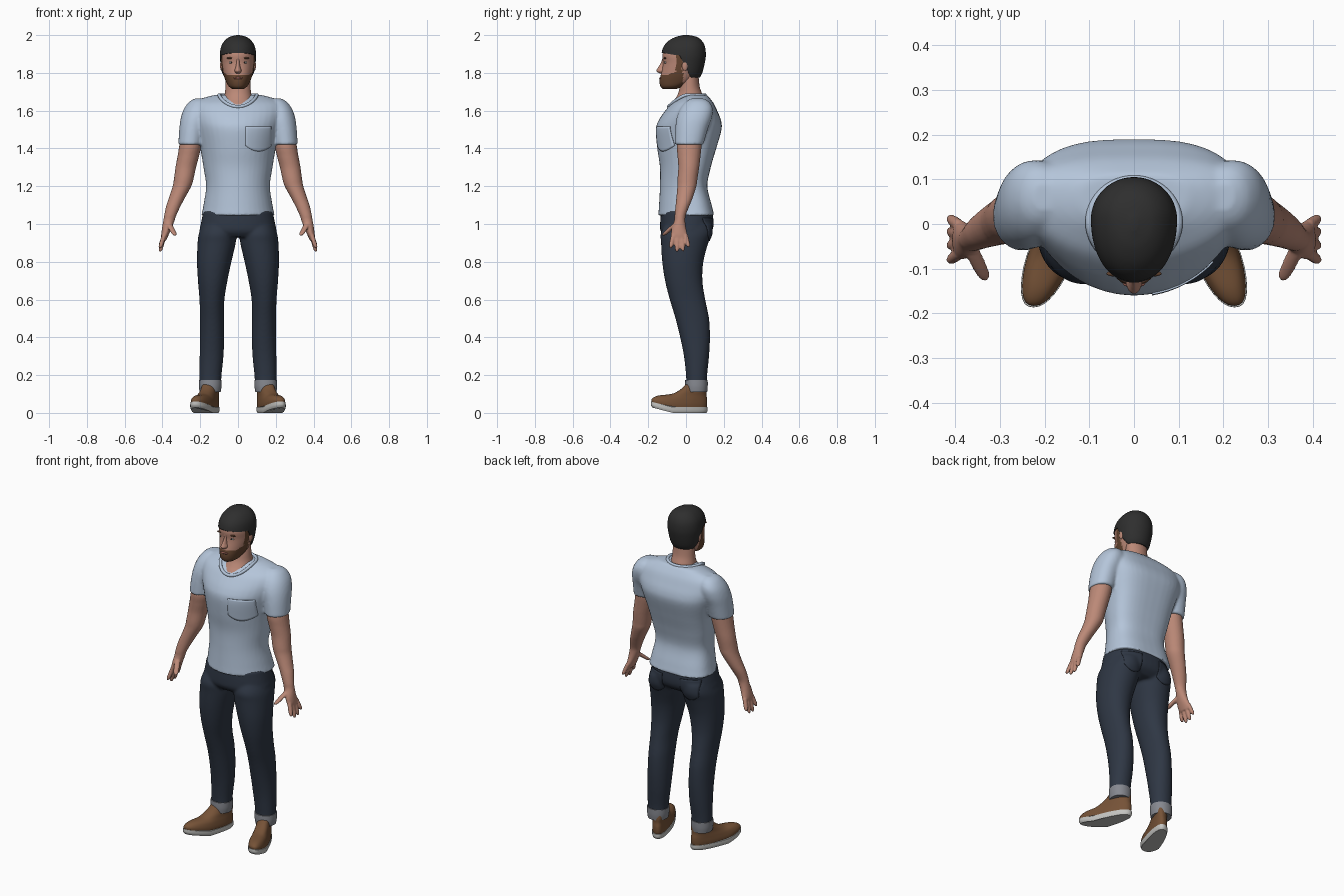
import bpy, bmesh, math

if "Cube" in bpy.data.objects:
    bpy.data.objects.remove(bpy.data.objects["Cube"])


def material(name, r, g, b):
    m = bpy.data.materials.new(name)
    m.diffuse_color = (r, g, b, 1)
    m.use_nodes = True
    m.node_tree.nodes["Principled BSDF"].inputs["Base Color"].default_value = m.diffuse_color
    return m


SHIRT = material("pale blue cotton", 0.46, 0.56, 0.70)
DENIM = material("dark denim", 0.028, 0.038, 0.058)
CUFF = material("grey denim", 0.24, 0.25, 0.28)
SKIN = material("skin", 0.50, 0.25, 0.185)
BEARD = material("brown beard", 0.13, 0.06, 0.03)
HAIR = material("charcoal knit", 0.028, 0.028, 0.028)
LEATHER = material("brown leather", 0.18, 0.085, 0.038)
SOLE = material("off white rubber", 0.55, 0.55, 0.53)
EYE = material("eye white", 0.65, 0.62, 0.58)
LIP = material("lips", 0.34, 0.13, 0.10)


def spline(rings, steps):
    """Catmull-Rom interpolation between key rings."""
    out = []
    for i in range(len(rings) - 1):
        p0, p1 = rings[max(i - 1, 0)], rings[i]
        p2, p3 = rings[i + 1], rings[min(i + 2, len(rings) - 1)]
        for k in range(steps):
            t = k / steps
            out.append([0.5 * (2 * b + (c - a) * t + (2 * a - 5 * b + 4 * c - d) * t * t
                               + (3 * b - a - 3 * c + d) * t ** 3)
                        for a, b, c, d in zip(p0, p1, p2, p3)])
    return out + [list(rings[-1])]


def sym(rows):
    return [(z, -w, w, y0, y1) for z, w, y0, y1 in rows]


def flip(rings):
    return [(z, -x1, -x0, y0, y1) for z, x0, x1, y0, y1 in rings]


def finish(name, bm, mats, mirror=False, voxel=0, smooth=4):
    bmesh.ops.recalc_face_normals(bm, faces=bm.faces)
    me = bpy.data.meshes.new(name)
    bm.to_mesh(me)
    bm.free()
    me.shade_smooth()
    me.set_sharp_from_angle(angle=math.radians(50))
    ob = bpy.data.objects.new(name, me)
    bpy.context.collection.objects.link(ob)
    for m in mats:
        me.materials.append(m)
    if mirror:
        ob.modifiers.new("mirror", 'MIRROR').use_mirror_merge = False
    if voxel:
        r = ob.modifiers.new("blend", 'REMESH')
        r.mode, r.voxel_size, r.use_smooth_shade = 'VOXEL', voxel, True
        s = ob.modifiers.new("soften", 'SMOOTH')
        s.factor, s.iterations = 0.5, smooth
    return ob


def loft(name, mats, parts, steps=6, seg=40, warp=None, rule=None, **kw):
    """Parts are (rings, front exponent, back exponent, widest point front to back);
    each ring is (z, x0, x1, y0, y1), the extents read at that height."""
    bm = bmesh.new()
    for rings, ef, eb, mid in parts:
        rows = []
        for z, x0, x1, y0, y1 in spline(rings, steps):
            ym, row = y0 + mid * (y1 - y0), []
            for k in range(seg):
                a = 2 * math.pi * k / seg
                c, s = math.cos(a), math.sin(a)
                e = eb if s > 0 else ef
                x = (x0 + x1) / 2 + (x1 - x0) / 2 * math.copysign(abs(c) ** e, c)
                y = ym + (y1 - ym if s > 0 else ym - y0) * math.copysign(abs(s) ** e, s)
                row.append(bm.verts.new(warp(x, y, z) if warp else (x, y, z)))
            rows.append(row)
        for a, b in zip(rows, rows[1:]):
            for k in range(seg):
                j = (k + 1) % seg
                bm.faces.new((a[k], a[j], b[j], b[k]))
        bm.faces.new(rows[0])
        bm.faces.new(rows[-1])
    if rule:
        for f in bm.faces:
            f.material_index = rule(f.calc_center_median())
    return finish(name, bm, mats, **kw)


def ball(name, mat, centre, size, mirror=False):
    bm = bmesh.new()
    bmesh.ops.create_uvsphere(bm, u_segments=20, v_segments=12, radius=1)
    for v in bm.verts:
        v.co = [c + s * p for c, s, p in zip(centre, size, v.co)]
    return finish(name, bm, [mat], mirror)


def pocket(name, mat, target, x0, x1, z0, z1, y, mirror=False):
    bm, n = bmesh.new(), 12
    grid = []
    for i in range(n + 1):
        u = i / n
        low = z0 + 0.03 * abs(2 * u - 1) ** 2
        grid.append([bm.verts.new((x0 + u * (x1 - x0), y, z1 + (low - z1) * j / n))
                     for j in range(n + 1)])
    for a, b in zip(grid, grid[1:]):
        for j in range(n):
            bm.faces.new((a[j], a[j + 1], b[j + 1], b[j]))
    ob = finish(name, bm, [mat])
    w = ob.modifiers.new("wrap", 'SHRINKWRAP')
    w.target, w.wrap_method, w.wrap_mode = target, 'PROJECT', 'ABOVE_SURFACE'
    w.use_project_y, w.offset = True, 0.002
    w.use_positive_direction, w.use_negative_direction = y < 0, y > 0
    s = ob.modifiers.new("thickness", 'SOLIDIFY')
    s.thickness, s.offset = 0.004, 0
    if mirror:
        ob.modifiers.new("mirror", 'MIRROR')


# Shirt: torso and two sleeves blended into one
torso = sym([(1.045, .194, -.147, .15), (1.1, .183, -.143, .136), (1.2, .169, -.138, .113),
             (1.3, .183, -.138, .131), (1.4, .2, -.152, .16), (1.5, .225, -.16, .188),
             (1.55, .24, -.144, .185), (1.6, .25, -.11, .165), (1.638, .237, -.077, .147),
             (1.665, .19, -.037, .127), (1.684, .12, -.01, .11)])
sleeve = [(1.42, .187, .316, -.06, .092), (1.5, .17, .311, -.057, .115),
          (1.56, .15, .303, -.05, .137), (1.61, .15, .286, -.03, .142),
          (1.648, .16, .257, 0, .122), (1.665, .18, .225, .03, .09)]
shirt = loft("shirt", [SHIRT], [(torso, 1, .72, .6), (sleeve, 1, .9, .5),
                                (flip(sleeve), 1, .9, .5)], voxel=.008, smooth=5)
pocket("chest_pocket", SHIRT, shirt, .04, .175, 1.385, 1.515, -.3)

# Ribbed collar
curve = bpy.data.curves.new("collar", 'CURVE')
curve.dimensions, curve.bevel_depth, curve.bevel_resolution = '3D', .009, 3
line = curve.splines.new('POLY')
line.points.add(47)
line.use_cyclic_u = True
for k, p in enumerate(line.points):
    s, c = math.sin(k * math.pi / 24), math.cos(k * math.pi / 24)
    p.co = (.1 * c, .004 + .096 * s, 1.683 - .062 * max(0, -s) ** 1.5, 1)
curve.materials.append(SHIRT)
bpy.context.collection.objects.link(bpy.data.objects.new("collar", curve))

# Jeans: hips and two legs blended, then turned-up cuffs
hips = sym([(1.07, .183, -.132, .14), (1.0, .197, -.137, .146), (.96, .204, -.134, .135),
            (.93, .19, -.11, .1)])
leg = [(1.0, .02, .19, -.11, .135), (.95, .012, .207, -.134, .137), (.9, .012, .214, -.132, .118),
       (.8, .035, .217, -.126, .092), (.7, .056, .212, -.111, .087), (.6, .072, .204, -.086, .102),
       (.5, .073, .201, -.056, .122), (.4, .073, .201, -.031, .127), (.3, .077, .203, -.011, .122),
       (.2, .087, .204, 0, .112), (.14, .09, .203, .002, .11)]
jeans = loft("jeans", [DENIM], [(hips, .9, .85, .5), (leg, .95, .95, .5),
                                (flip(leg), .95, .95, .5)], voxel=.008, smooth=4)
pocket("back_pockets", DENIM, jeans, .06, .165, .91, 1.03, .3, mirror=True)
loft("cuffs", [CUFF], [([(.11, .092, .203, -.002, .112), (.14, .087, .207, -.005, .115),
                         (.175, .086, .207, -.004, .115)], .95, .95, .5)], mirror=True)


# Shoes: toes turned out and slightly raised
def foot(x, y, z):
    width = .82 + .2 * min(1, max(0, (.06 - y) / .15))
    return (.143 + (.055 - y) * .34 + x * width, y, z + max(0, -.07 - y) * .26)


loft("shoes", [LEATHER], [(sym([(.02, .053, -.18, .108), (.045, .055, -.181, .112),
                                (.07, .052, -.15, .112), (.095, .048, -.085, .108),
                                (.12, .048, -.035, .108), (.15, .047, -.002, .104)]), .85, .85, .6)],
     warp=foot, mirror=True)
loft("soles", [SOLE], [(sym([(0, .053, -.178, .108), (.012, .057, -.186, .114),
                             (.03, .057, -.186, .114)]), .85, .85, .6)], warp=foot, mirror=True)

# Arms with hands
arm = [(1.5, .205, .295, -.03, .085), (1.42, .195, .31, -.048, .083), (1.36, .206, .32, -.045, .077),
       (1.3, .222, .331, -.041, .07), (1.24, .235, .339, -.045, .061), (1.2, .247, .346, -.046, .055),
       (1.14, .28, .365, -.051, .036), (1.1, .301, .379, -.055, .02), (1.05, .325, .39, -.06, 0),
       (1.02, .335, .395, -.062, -.004), (.98, .35, .402, -.075, 0), (.94, .368, .407, -.08, .008),
       (.915, .38, .405, -.07, 0)]


def finger(a, b, r):
    """Tapering digit from knuckle a to tip b, with a rounded end."""
    rings = []
    for t, k in ((0, 1), (.5, 1), (.85, .85), (1, .35)):
        x, y, z = [p + (q - p) * t for p, q in zip(a, b)]
        rings.append((z, x - r * k, x + r * k, y - r * k, y + r * k))
    return (rings, 1, 1, .5)


digits = [finger((.39, y0, .945), (.413, y1, z1), .0125) for y0, y1, z1 in
          ((-.066, -.082, .872), (-.045, -.048, .852), (-.022, -.016, .855), (-.003, .013, .878))]
digits.append(finger((.365, -.055, 1.0), (.332, -.122, .938), .016))
loft("arms", [SKIN], [(arm, 1, 1, .5)] + digits, seg=24, mirror=True, voxel=.005, smooth=3)

# Neck and head, with the beard coloured by height and depth
loft("neck", [SKIN], [(sym([(1.6, .1, -.09, .1), (1.63, .09, -.084, .1), (1.66, .077, -.06, .095),
                            (1.69, .07, -.042, .085), (1.73, .066, -.032, .072),
                            (1.8, .065, -.02, .065)]), 1, 1, .5)])


def beard(c):
    jaw = c.y < -.015 and c.z < 1.79 + max(0, c.y + .1) * .35
    sideburn = -.055 < c.y < -.02 and 1.75 < c.z < 1.9
    return 1 if jaw or sideburn else 0


loft("head", [SKIN, BEARD],
     [(sym([(1.715, .03, -.122, -.05), (1.73, .05, -.136, -.01), (1.76, .066, -.14, .045),
            (1.8, .08, -.131, .072), (1.85, .089, -.122, .09), (1.9, .09, -.124, .092),
            (1.95, .075, -.1, .085), (1.98, .05, -.06, .06)]), .95, 1, .6)],
     steps=8, seg=72, rule=beard)


# Close cap: high over the forehead, low on the nape
def cap_edge(x, y, z):
    t = min(1, max(0, (y + .035) / .06))
    return (x, y, max(z, 1.905 - .01 * min(1, max(0, (y + .12) / .06)) - .12 * t))


loft("cap", [HAIR],
     [(sym([(1.765, .068, -.095, .066), (1.8, .085, -.125, .086), (1.86, .094, -.13, .101),
            (1.9, .096, -.13, .105), (1.94, .089, -.118, .1), (1.97, .071, -.092, .084),
            (1.99, .045, -.055, .058), (2.0, .008, -.014, .016)]), .95, 1, .6)],
     steps=8, seg=64, warp=cap_edge)

# Face details
loft("nose", [SKIN], [(sym([(1.796, .01, -.138, -.1), (1.81, .019, -.156, -.1), (1.83, .013, -.147, -.1),
                            (1.855, .009, -.132, -.1), (1.885, .01, -.122, -.1)]), 1, 1, .6)], seg=20)
ball("eyes", EYE, (.035, -.107, 1.855), (.013, .007, .006), True)
ball("pupils", HAIR, (.035, -.112, 1.855), (.005, .004, .005), True)
ball("eyebrows", BEARD, (.038, -.111, 1.878), (.024, .007, .005), True)
ball("ears", SKIN, (.087, -.005, 1.838), (.008, .016, .027), True)
ball("mouth", LIP, (0, -.134, 1.772), (.025, .008, .006))
